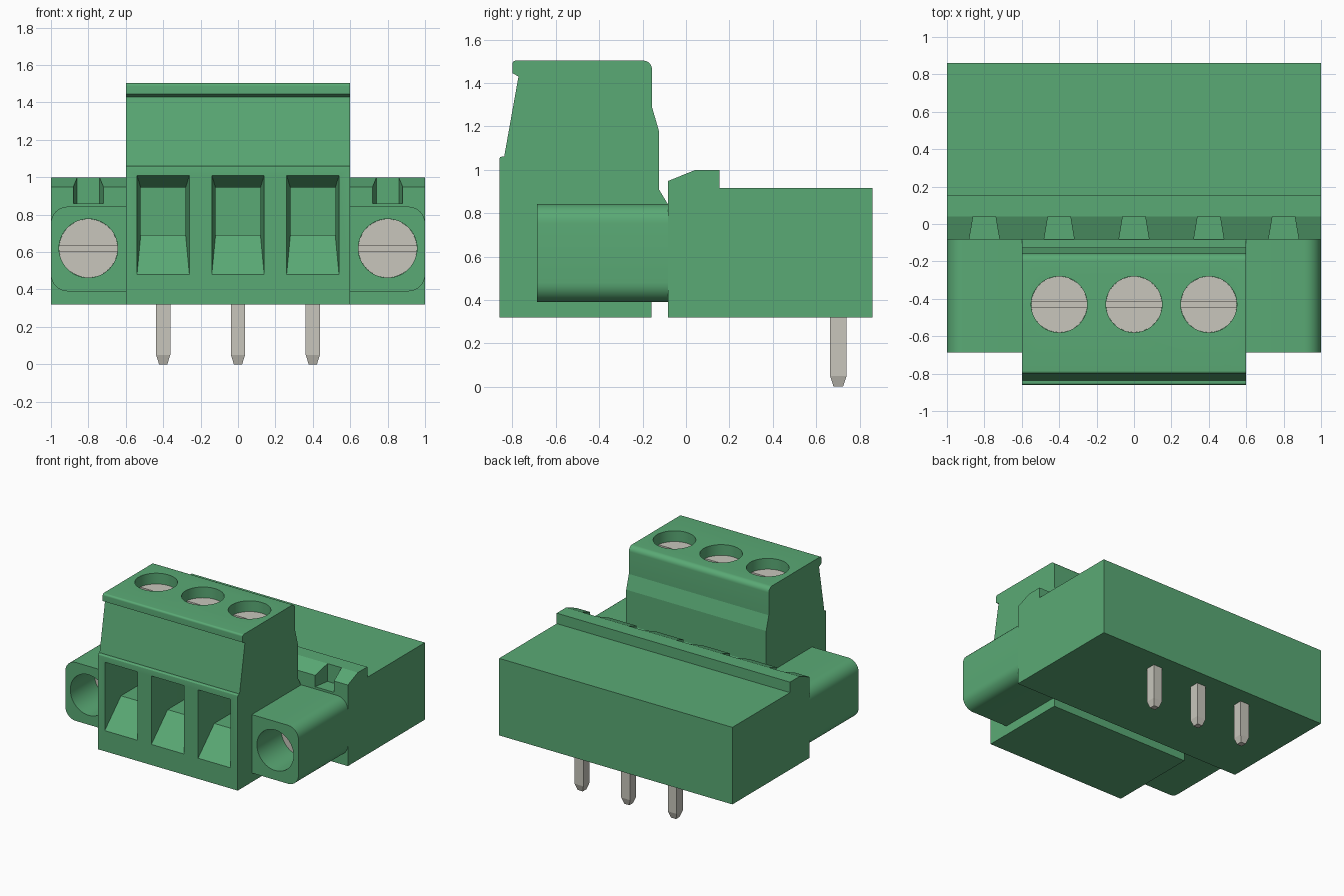
import bpy, bmesh, math

cube = bpy.data.objects.get("Cube")
if cube:
    bpy.data.objects.remove(cube, do_unlink=True)


def material(name, rgb):
    m = bpy.data.materials.new(name)
    m.use_nodes = True
    m.diffuse_color = (*rgb, 1)
    bsdf = next(n for n in m.node_tree.nodes if n.type == 'BSDF_PRINCIPLED')
    bsdf.inputs["Base Color"].default_value = (*rgb, 1)
    bsdf.inputs["Roughness"].default_value = 0.6
    return m


GREEN = material("green plastic", (0.102, 0.40, 0.178))
METAL = material("pale metal", (0.578, 0.565, 0.503))


def loft(name, rings, mat):
    """Closed solid through matching rings of 3D points."""
    bm = bmesh.new()
    loops = [[bm.verts.new(p) for p in ring] for ring in rings]
    n = len(loops[0])
    for a, b in zip(loops, loops[1:]):
        for i in range(n):
            j = (i + 1) % n
            bm.faces.new((a[i], a[j], b[j], b[i]))
    bm.faces.new(loops[0])
    bm.faces.new(loops[-1])
    bmesh.ops.recalc_face_normals(bm, faces=bm.faces)
    me = bpy.data.meshes.new(name)
    bm.to_mesh(me)
    bm.free()
    me.materials.append(mat)
    ob = bpy.data.objects.new(name, me)
    bpy.context.scene.collection.objects.link(ob)
    return ob


def extrude_x(name, profile, x0, x1, mat):
    return loft(name, [[(x, y, z) for y, z in profile] for x in (x0, x1)], mat)


def box(name, lo, hi, mat):
    p = [(lo[1], lo[2]), (hi[1], lo[2]), (hi[1], hi[2]), (lo[1], hi[2])]
    return extrude_x(name, p, lo[0], hi[0], mat)


def cylinder(name, axis, centre, r, a, b, mat):
    """Cylinder along y or z; centre gives the two other coordinates."""
    rings = []
    for t in (a, b):
        ring = []
        for k in range(48):
            ang = math.tau * k / 48
            u, v = centre[0] + r * math.cos(ang), centre[1] + r * math.sin(ang)
            ring.append((u, t, v) if axis == 'y' else (u, v, t))
        rings.append(ring)
    return loft(name, rings, mat)


def arc(cy, cz, r, a0, a1, n=8):
    return [(cy + r * math.cos(math.radians(a0 + (a1 - a0) * i / n)),
             cz + r * math.sin(math.radians(a0 + (a1 - a0) * i / n))) for i in range(n + 1)]


def cut(ob, cutters):
    bpy.context.view_layer.objects.active = ob
    for c in cutters:
        m = ob.modifiers.new("cut", 'BOOLEAN')
        m.operation, m.solver, m.object = 'DIFFERENCE', 'EXACT', c
        bpy.ops.object.modifier_apply(modifier=m.name)
        bpy.data.objects.remove(c, do_unlink=True)


def smooth(ob):
    bpy.ops.object.select_all(action='DESELECT')
    ob.select_set(True)
    bpy.context.view_layer.objects.active = ob
    bpy.ops.object.shade_smooth_by_angle(angle=math.radians(14))


POLES = (-0.4, 0, 0.4)

# Board header with a raised lip along its front edge
header = extrude_x("header_housing", [
    (-0.083, 0.32), (0.86, 0.32), (0.86, 0.917), (0.155, 0.917),
    (0.155, 0.998), (0.04, 0.998), (-0.083, 0.948)], -1, 1, GREEN)

# Tapered latch notches in the lip
notches = []
for x in (-0.8, *POLES, 0.8):
    plan = [(x - 0.087, -0.12), (x + 0.087, -0.12), (x + 0.06, 0.04), (x - 0.06, 0.04)]
    notches.append(loft("notch_cutter", [[(px, py, z) for px, py in plan]
                                         for z in (0.86, 1.1)], GREEN))
cut(header, notches)

# Plug body
plug = extrude_x("plug_body", [
    (-0.86, 0.32), (-0.16, 0.32), (-0.16, 0.39), (-0.083, 0.39), (-0.083, 0.84),
    (-0.125, 0.91), (-0.125, 1.18), (-0.157, 1.29)]
    + arc(-0.197, 1.463, 0.04, 0, 90)
    + arc(-0.785, 1.488, 0.015, 90, 180)
    + [(-0.80, 1.445), (-0.772, 1.43), (-0.838, 1.06)]
    + arc(-0.85, 1.05, 0.01, 90, 180, 4), -0.6, 0.6, GREEN)

# Wire funnels in the front and screw wells in the top
cutters = []
for x in POLES:
    sections = [(-0.90, 0.14, 0.48, 1.01), (-0.86, 0.14, 0.48, 1.01),
                (-0.69, 0.12, 0.69, 0.945), (-0.42, 0.12, 0.69, 0.945)]
    cutters.append(loft("funnel_cutter", [
        [(x - w, y, z0), (x + w, y, z0), (x + w, y, z1), (x - w, y, z1)]
        for y, w, z0, z1 in sections], GREEN))
    cutters.append(cylinder("well_cutter", 'z', (x, -0.43), 0.15, 1.34, 1.6, GREEN))
cut(plug, cutters)
smooth(plug)

# Slotted clamp screws
for i, x in enumerate(POLES):
    s = cylinder(f"clamp_screw_{i + 1}", 'z', (x, -0.43), 0.1495, 1.33, 1.42, METAL)
    cut(s, [box("slot_cutter", (x - 0.2, -0.445, 1.40), (x + 0.2, -0.415, 1.5), METAL)])
    smooth(s)

# Fixing flanges with rounded outer corners and deep-set slotted screws
for side, s in (("left", 1), ("right", -1)):
    r = 0.09
    section = ([(0.6, 0.39)] + arc(1 - r, 0.39 + r, r, -90, 0)
               + arc(1 - r, 0.843 - r, r, 0, 90) + [(0.6, 0.843)])
    flange = loft(f"{side}_flange", [[(s * x, y, z) for x, z in section]
                                     for y in (-0.687, -0.083)], GREEN)
    cut(flange, [cylinder("bore_cutter", 'y', (s * 0.8, 0.62), 0.157, -0.8, -0.3, GREEN)])
    smooth(flange)
    screw = cylinder(f"{side}_flange_screw", 'y', (s * 0.8, 0.62), 0.1565, -0.39, -0.29, METAL)
    cut(screw, [box("slot_cutter", (s * 0.8 - 0.2, -0.5, 0.605),
                    (s * 0.8 + 0.2, -0.37, 0.635), METAL)])
    smooth(screw)

# Solder pins with tapered tips
for i, x in enumerate(POLES):
    loft(f"solder_pin_{i + 1}", [
        [(x - w, 0.702 - w, z), (x + w, 0.702 - w, z), (x + w, 0.702 + w, z), (x - w, 0.702 + w, z)]
        for z, w in ((0, 0.022), (0.05, 0.038), (0.34, 0.038))], METAL)
